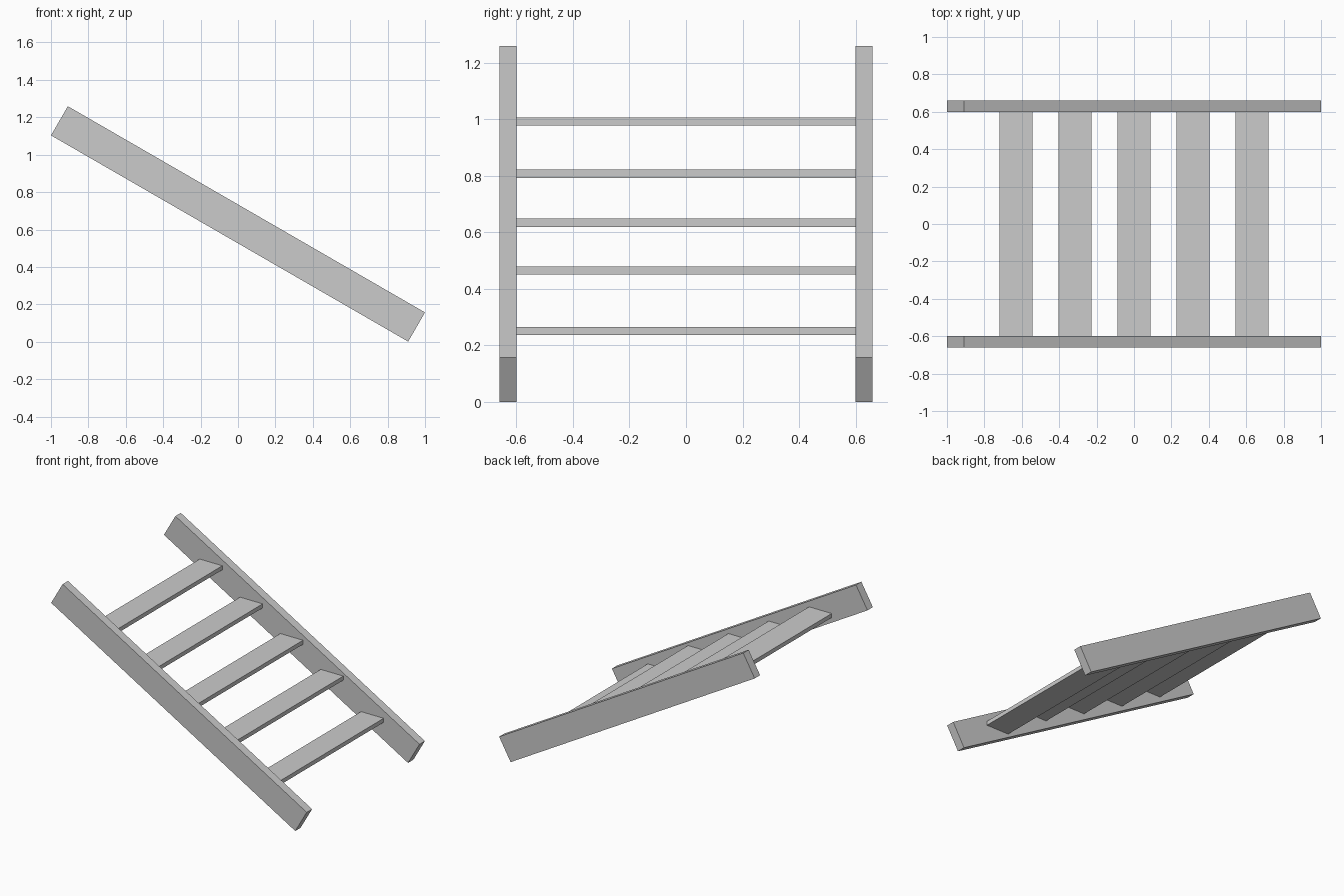
import bpy
from math import radians

if "Cube" in bpy.data.objects:
    bpy.data.objects.remove(bpy.data.objects["Cube"])


def box(name, size, loc, tilt=0.0):
    bpy.ops.mesh.primitive_cube_add(size=1, location=loc, rotation=(0, tilt, 0))
    ob = bpy.context.object
    ob.name = name
    ob.scale = size
    bpy.ops.object.transform_apply(location=False, rotation=True, scale=True)
    return ob


# Two side rails, sloping down towards +x at 30 degrees
for side, y in (("front", -0.63), ("back", 0.63)):
    box(side + "_rail", (2.205, 0.06, 0.18), (0, y, 0.63), radians(30))

# Five level treads between the rails, slightly unevenly spaced in height
for i, z in enumerate((0.992, 0.807, 0.634, 0.465, 0.251)):
    box(f"tread_{i + 1}", (0.177, 1.2, 0.029), (-0.631 + 0.3155 * i, 0, z))
